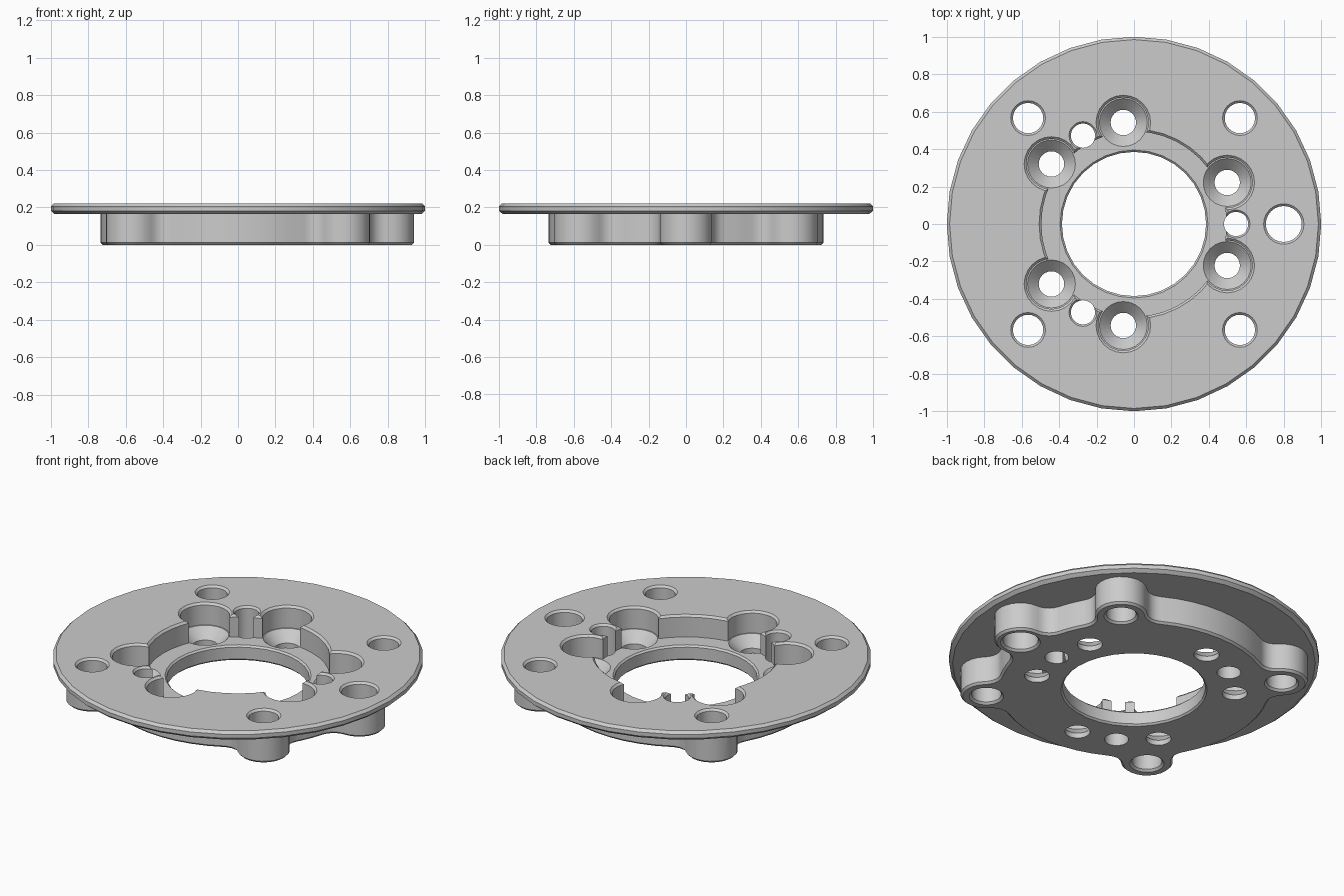
import bpy, bmesh
from math import sin, cos, pi, radians, acos, atan2
from mathutils import Vector

if "Cube" in bpy.data.objects:
    bpy.data.objects.remove(bpy.data.objects["Cube"])

TOP, FLOOR, C = 0.22, 0.09, 0.012
BOSSES = [0, 45, 135, 225, 315]


def polar(r, deg):
    return (r * cos(radians(deg)), r * sin(radians(deg)))


def stack(name, rings):
    """Closed solid from equally sized rings, lowest first."""
    bm = bmesh.new()
    loops = [[bm.verts.new(p) for p in ring] for ring in rings]
    n = len(loops[0])
    for a, b in zip(loops, loops[1:]):
        for i in range(n):
            j = (i + 1) % n
            bm.faces.new((a[i], a[j], b[j], b[i]))
    bm.faces.new(loops[0][::-1])
    bm.faces.new(loops[-1])
    bmesh.ops.recalc_face_normals(bm, faces=bm.faces)
    mesh = bpy.data.meshes.new(name)
    bm.to_mesh(mesh)
    bm.free()
    ob = bpy.data.objects.new(name, mesh)
    bpy.context.collection.objects.link(ob)
    return ob


def turned(name, profile, centre=(0, 0), sides=32):
    """Solid of revolution from (radius, z) pairs."""
    return stack(name, [[(centre[0] + r * cos(2 * pi * i / sides),
                          centre[1] + r * sin(2 * pi * i / sides), z)
                         for i in range(sides)] for r, z in profile])


def combine(target, other, operation):
    mod = target.modifiers.new("bool", 'BOOLEAN')
    mod.operation, mod.solver, mod.object = operation, 'EXACT', other
    bpy.context.view_layer.objects.active = target
    bpy.ops.object.modifier_apply(modifier=mod.name)
    bpy.data.objects.remove(other, do_unlink=True)


def cut(target, profile, centre=(0, 0), sides=24):
    cutter = turned("cutter", profile, centre, sides)
    cutter.hide_render = True
    combine(target, cutter, 'DIFFERENCE')


def arc(centre, r, a0, a1, n):
    return [Vector((centre[0] + r * cos(a0 + (a1 - a0) * i / n),
                    centre[1] + r * sin(a0 + (a1 - a0) * i / n)))
            for i in range(n + 1)]


# Lower body outline: a circle with five filleted bosses
R, RB, PB, RF = 0.735, 0.14, 0.80, 0.09
half = acos(((R + RF) ** 2 + PB ** 2 - (RB + RF) ** 2) / (2 * (R + RF) * PB))
fx, fy = (R + RF) * cos(half), (R + RF) * sin(half)
lean = atan2(fy, fx - PB)          # boss centre towards fillet centre
outline = []
for k, deg in enumerate(BOSSES):
    t = radians(deg)
    boss = polar(PB, deg)
    f0 = ((R + RF) * cos(t - half), (R + RF) * sin(t - half))
    f1 = ((R + RF) * cos(t + half), (R + RF) * sin(t + half))
    outline += arc(f0, RF, t - half + pi, t - lean + pi, 5)[:-1]
    outline += arc(boss, RB, t - lean, t + lean, 12)
    outline += arc(f1, RF, t + lean + pi, t + half + pi, 5)[1:]
    nxt = radians((BOSSES + [360])[k + 1])
    steps = 3 if nxt - t < 1 else 8
    outline += arc((0, 0), R, t + half, nxt - half, steps)[1:-1]

inset = []
for i, p in enumerate(outline):
    d = (outline[(i + 1) % len(outline)] - outline[i - 1]).normalized()
    inset.append(p - Vector((d.y, -d.x)) * C)

adapter = turned("adapter_plate", [(0.98, 0.165), (1, 0.182), (1, 0.205), (0.985, TOP)], sides=36)
body = stack("lower_body", [[(p.x, p.y, 0) for p in inset],
                            [(p.x, p.y, C) for p in outline],
                            [(p.x, p.y, 0.19) for p in outline]])
combine(adapter, body, 'UNION')

# Round pocket and chamfered centre bore
cut(adapter, [(0.495, FLOOR), (0.495, TOP - C), (0.507, TOP), (0.507, 0.3)], sides=40)
cut(adapter, [(0.395, -0.1), (0.395, 0), (0.385, 0.01), (0.385, FLOOR - 0.01),
              (0.395, FLOOR), (0.395, FLOOR + 0.03)], sides=32)

# Countersunk screw holes beside three plain holes
for base in (0, 120, 240):
    for off in (-24, 24):
        cut(adapter, [(0.068, -0.1), (0.068, 0.03), (0.128, FLOOR), (0.134, FLOOR),
                      (0.134, TOP - C), (0.146, TOP), (0.146, 0.3)], polar(0.545, base + off))
    cut(adapter, [(0.065, -0.1), (0.065, TOP - C), (0.075, TOP), (0.075, 0.3)],
        polar(0.545, base), 20)

# Mounting holes through the bosses, chamfered at both ends
for deg in BOSSES:
    r = 0.096 if deg == 0 else 0.081
    cut(adapter, [(r + C, -0.1), (r + C, 0), (r, C), (r, TOP - C), (r + C, TOP), (r + C, 0.3)],
        polar(PB, deg))

bpy.ops.object.select_all(action='DESELECT')
adapter.select_set(True)
bpy.context.view_layer.objects.active = adapter
bpy.ops.object.shade_smooth_by_angle(angle=radians(25))
